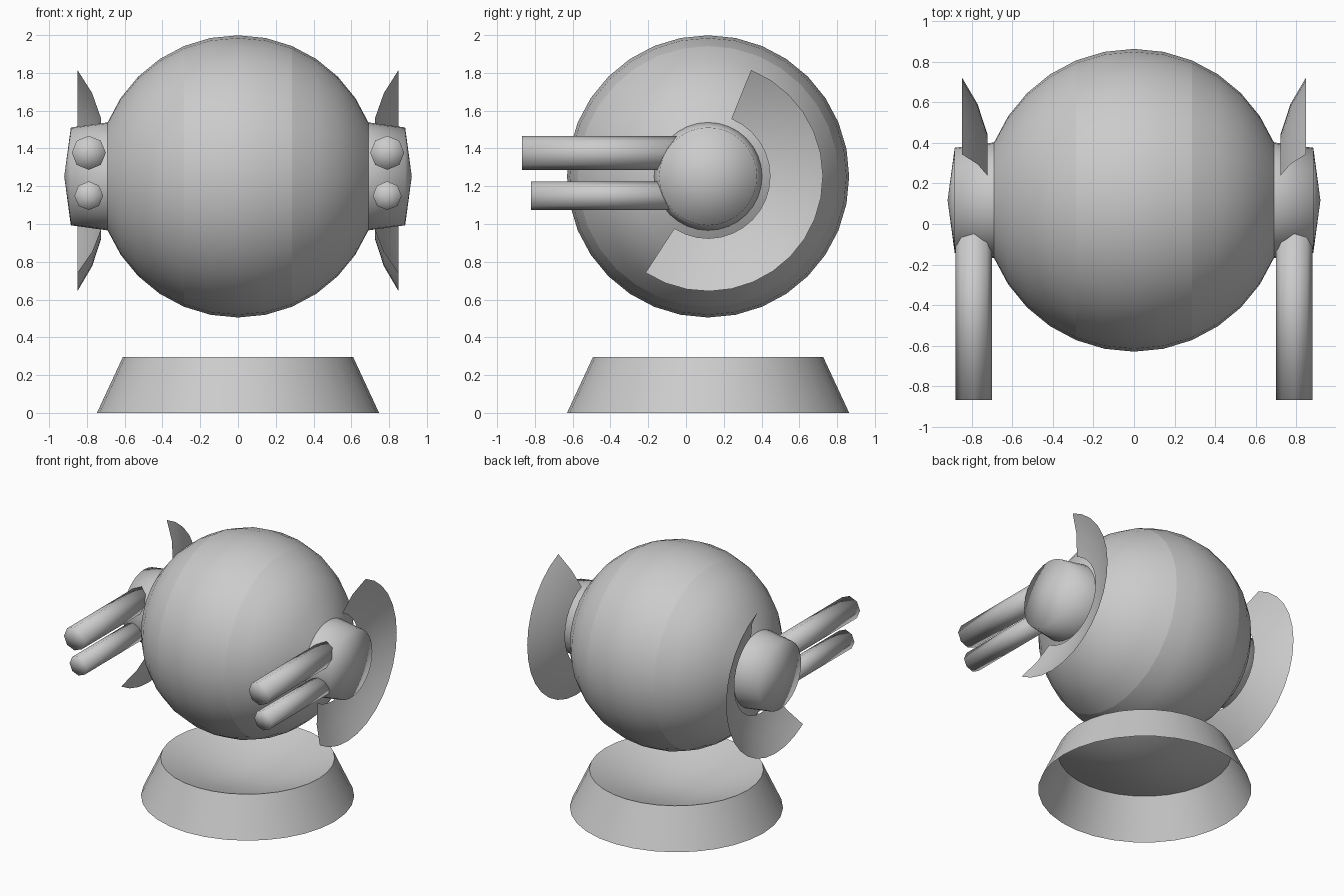
import bpy, bmesh
from math import sin, cos, radians, pi
from mathutils import Vector

if "Cube" in bpy.data.objects:
    bpy.data.objects.remove(bpy.data.objects["Cube"])

CY, CZ, R, N = 0.117, 1.252, 0.747, 32


def surface(name, profile, place, a0=0.0, a1=360.0, steps=N, smooth=True):
    """Sweep (along, radius) points round an axis; place() maps them to space."""
    bm = bmesh.new()
    rows = []
    for k in range(steps + 1):
        a = radians(a0 + (a1 - a0) * k / steps)
        rows.append([bm.verts.new(place(t, r * cos(a), r * sin(a))) for t, r in profile])
    for p, q in zip(rows, rows[1:]):
        for i in range(len(profile) - 1):
            bm.faces.new((p[i], p[i + 1], q[i + 1], q[i]))
    bmesh.ops.remove_doubles(bm, verts=bm.verts, dist=1e-5)
    bmesh.ops.recalc_face_normals(bm, faces=bm.faces)
    for f in bm.faces:
        f.smooth = smooth
    me = bpy.data.meshes.new(name)
    bm.to_mesh(me)
    bm.free()
    ob = bpy.data.objects.new(name, me)
    bpy.context.collection.objects.link(ob)
    return ob


def ball(d0, d1):
    """Points on the ball profile, in steps of 11.25 degrees from its middle."""
    return [(R * sin(radians(11.25 * i)), R * cos(radians(11.25 * i))) for i in range(d0, d1 + 1)]


def on_x(side):
    return lambda t, u, v: Vector((side * t, CY + u, CZ + v))


# Middle band of the ball
surface("ball_band", ball(-2, 2), on_x(1))

for side, tag in ((1, "right"), (-1, "left")):
    # Side shell of the ball
    surface("ball_shell_" + tag, ball(2, 6), on_x(side))
    # Gun pod growing out of the shell
    surface("pod_" + tag, [ball(6, 6)[0], (0.885, 0.259), (0.92, 0)], on_x(side))
    # Thin curved fin wrapped round the back of the pod
    surface("fin_" + tag, [(0.724, 0.328), (0.772, 0.475), (0.85, 0.608)],
            on_x(side), -123.0, 68.0, 17)
    # Twin eight-sided barrels
    for name, z, r, y in (("upper", 1.377, 0.09, -0.868), ("lower", 1.15, 0.076, -0.82)):
        surface(f"{name}_barrel_{tag}", [(y, 0), (y, r), (0.0, r), (0.0, 0)],
                lambda t, u, v: Vector((side * 0.79 + u, t, z + v)), steps=8)

# Pedestal: sloping wall and dished top, open underneath
dish = [(0.15 + 0.145 * (1 - cos(pi / 2 * s)), 0.61 * s) for s in (1, 0.8, 0.6, 0.4, 0.2, 0)]
up = lambda t, u, v: Vector((u, CY + v, t))
surface("pedestal_wall", [(0.0, R), (0.295, 0.61)], up)
surface("pedestal_dish", dish, up)
